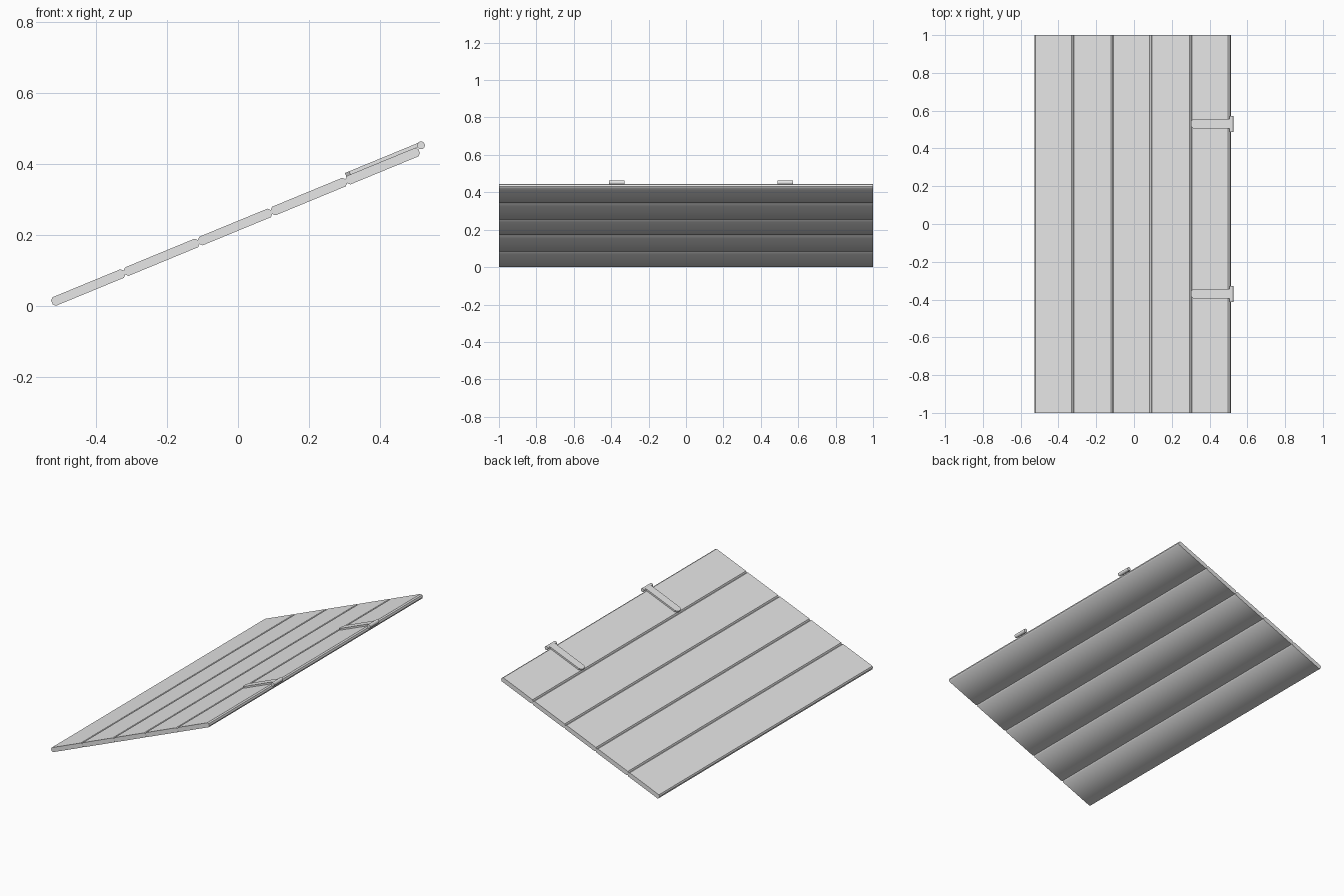
import bpy, bmesh, math
from mathutils import Matrix, Vector

cube = bpy.data.objects.get("Cube")
if cube:
    bpy.data.objects.remove(cube, do_unlink=True)

grey = bpy.data.materials.new("plain_grey")
grey.use_nodes = True
grey.diffuse_color = (0.8, 0.8, 0.8, 1)
grey.node_tree.nodes["Principled BSDF"].inputs["Base Color"].default_value = (0.8, 0.8, 0.8, 1)

# Everything is modelled lying flat, then tilted by this matrix
TILT = Matrix.Translation((0, 0, 0.2255)) @ Matrix.Rotation(math.radians(-22.4), 4, "Y")
HALF = 0.013      # half the plank thickness
CHAMFER = 0.007


def prism(name, outline, offset, smooth=None):
    """Extrude a closed outline of 3D points along offset."""
    bm = bmesh.new()
    face = bm.faces.new([bm.verts.new(p) for p in outline])
    moved = bmesh.ops.extrude_face_region(bm, geom=[face])["geom"]
    bmesh.ops.translate(bm, vec=Vector(offset),
                        verts=[v for v in moved if isinstance(v, bmesh.types.BMVert)])
    bmesh.ops.recalc_face_normals(bm, faces=bm.faces)
    bm.normal_update()
    for f in bm.faces:
        f.smooth = bool(smooth and smooth(f.normal))
    mesh = bpy.data.meshes.new(name)
    bm.to_mesh(mesh)
    bm.free()
    mesh.materials.append(grey)
    obj = bpy.data.objects.new(name, mesh)
    bpy.context.collection.objects.link(obj)
    obj.matrix_world = TILT
    return obj


# Five long planks with chamfered edges, softly shaded underneath
joints = [-0.567, -0.346, -0.12, 0.102, 0.33, 0.552]
for i, (a, b) in enumerate(zip(joints, joints[1:])):
    c, h = CHAMFER, HALF
    section = [(a + c, -h), (b - c, -h), (b, c - h), (b, h - c),
               (b - c, h), (a + c, h), (a, h - c), (a, c - h)]
    prism(f"plank_{i + 1}", [(x, -1, z) for x, z in section], (0, 2, 0),
          smooth=lambda n: n.z < -0.1)

# Two strap hinges on the raised edge
for side, y in (("front", -0.37), ("back", 0.53)):
    tip, end, w = 0.335, 0.56, 0.025
    strap = [(tip, -w / 2), (tip + 0.013, -w), (end, -w),
             (end, w), (tip + 0.013, w), (tip, w / 2)]
    prism(f"{side}_hinge_strap", [(x, y + v, HALF - 0.001) for x, v in strap], (0, 0, 0.0105))
    ring = [2 * math.pi * k / 16 for k in range(16)]
    prism(f"{side}_hinge_barrel",
          [(0.563 + 0.011 * math.cos(t), y - 0.042, HALF + 0.011 * math.sin(t)) for t in ring],
          (0, 0.084, 0), smooth=lambda n: abs(n.y) < 0.5)
